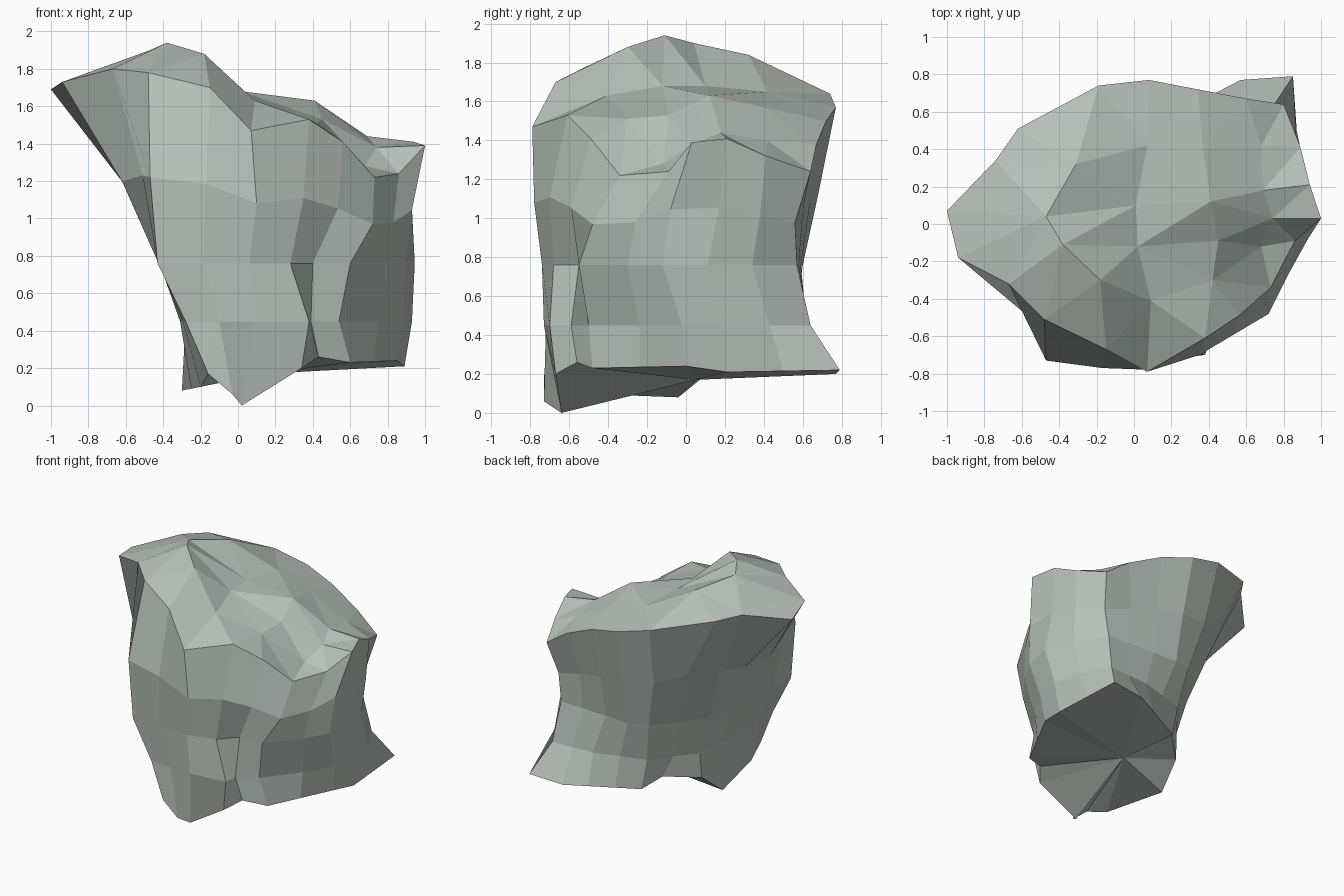
import bpy, bmesh
from mathutils import Vector
from mathutils.geometry import delaunay_2d_cdt

# Rim of the sloping top, counter-clockwise from the front left (20 columns)
RIM = [(-.48, -.51, 1.78), (-.15, -.67, 1.70), (.07, -.79, 1.47), (.38, -.61, 1.53),
       (.56, -.49, 1.41), (.73, -.34, 1.22), (.86, -.09, 1.24), (1.0, .03, 1.39),
       (.94, .21, 1.41), (.89, .41, 1.32), (.80, .64, 1.24), (.60, .67, 1.38),
       (.34, .72, 1.50), (.08, .77, 1.57), (-.19, .74, 1.64), (-.62, .51, 1.74),
       (-.74, .34, 1.76), (-1.0, .07, 1.69), (-.94, -.18, 1.73), (-.67, -.32, 1.80)]

# Cross-sections of the body: column number -> (x, y), gaps are filled in
SHOULDER = {0: (-.47, -.73), 1: (-.17, -.77), 2: (.10, -.78), 3: (.35, -.70),
            5: (.72, -.48), 6: (.83, -.26), 7: (.93, -.08), 8: (.93, .17),
            9: (.88, .38), 10: (.75, .56), 13: (.10, .68), 14: (-.15, .63),
            16: (-.50, .28), 18: (-.62, -.20), 19: (-.51, -.54)}
WAIST = {0: (-.43, -.73), 2: (.06, -.74), 3: (.28, -.68), 4: (.40, -.55),
         5: (.60, -.55), 6: (.80, -.30), 7: (.90, -.12), 8: (.945, .11),
         9: (.87, .34), 10: (.72, .57), 13: (.10, .60), 14: (-.05, .55),
         16: (-.34, .20), 18: (-.42, -.27)}
LOWER = {0: (-.28, -.71), 2: (.08, -.73), 3: (.38, -.70), 4: (.39, -.59),
         5: (.54, -.50), 6: (.75, -.24), 7: (.88, -.02), 8: (.93, .20),
         9: (.87, .43), 10: (.75, .64), 12: (.40, .62), 14: (.0, .50),
         16: (-.25, .18), 18: (-.31, -.32)}
FOOT = {0: (-.16, -.73, .17), 1: (-.03, -.73, .06), 2: (.02, -.64, .0),
        3: (.34, -.67, .20), 4: (.43, -.56, .26), 5: (.60, -.48, .23),
        7: (.85, .0, .24), 8: (.89, .21, .21), 10: (.85, .79, .22),
        11: (.57, .77, .20), 14: (.05, .50, .20), 15: (-.05, .37, .28),
        16: (-.26, .17, .25), 17: (-.30, -.04, .08), 19: (-.20, -.55, .10)}

# Ridge, hollow and notch on the top, and the creases between them
CROWN = [(-.18, -.30, 1.88), (-.38, -.11, 1.94), (-.47, .04, 1.90), (-.31, .32, 1.84),
         (.07, .42, 1.65), (.02, -.12, 1.68), (.01, .10, 1.68), (.09, -.41, 1.63),
         (.42, -.30, 1.51), (.45, -.09, 1.53), (.41, .12, 1.63), (.37, .40, 1.57),
         (.74, .03, 1.38), (.68, -.12, 1.28), (.69, .18, 1.44), (.68, .42, 1.40)]
CREASES = [(0, 1), (1, 2), (2, 3), (3, 4), (0, 5), (0, 7), (1, 5), (2, 6), (5, 6),
           (4, 6), (5, 7), (7, 8), (8, 9), (5, 9), (9, 10), (6, 10), (10, 11),
           (4, 11), (12, 13), (9, 12), (10, 14), (12, 14), (14, 15), (11, 15)]
CROWN_TO_RIM = {0: 1, 1: 19, 2: 17, 3: 15, 4: 13, 7: 2, 8: 3, 11: 12,
                12: 7, 13: 6, 14: 8, 15: 9}

count = len(RIM)


def section(points, heights=None):
    """Full ring from a few columns, straight between the given ones."""
    keys = sorted(points)
    ring = []
    for a, b in zip(keys, keys[1:] + [count]):
        p, q = Vector(points[a]).to_3d(), Vector(points[b % count]).to_3d()
        ring += [p.lerp(q, k / (b - a)) for k in range(b - a)]
    if heights:
        ring = [Vector((v.x, v.y, h)) for v, h in zip(ring, heights)]
    return ring


rings = [[Vector(v) for v in RIM],
         section(SHOULDER, [.45 * v[2] + .42 for v in RIM]),
         section(WAIST, [.76] * count),
         section(LOWER, [.45] * count),
         section(FOOT)]

bm = bmesh.new()
loops = [[bm.verts.new(v) for v in ring] for ring in rings]

# Sides
for up, low in zip(loops, loops[1:]):
    for i in range(count):
        j = (i + 1) % count
        bm.faces.new((up[i], low[i], low[j], up[j]))

# Top surface
top = loops[0] + [bm.verts.new(v) for v in CROWN]
edges = [(i, (i + 1) % count) for i in range(count)]
edges += [(a + count, b + count) for a, b in CREASES]
edges += [(a + count, b) for a, b in CROWN_TO_RIM.items()]
for tri in delaunay_2d_cdt([v.co.to_2d() for v in top], edges, [], 1, 1e-5)[2]:
    bm.faces.new([top[i] for i in tri])

# Underside
centre = bm.verts.new((.14, .05, .17))
for i in range(count):
    bm.faces.new((loops[-1][(i + 1) % count], loops[-1][i], centre))

bmesh.ops.recalc_face_normals(bm, faces=bm.faces[:])
mesh = bpy.data.meshes.new("rock")
bm.to_mesh(mesh)
bm.free()
rock = bpy.data.objects.new("rock", mesh)
bpy.context.collection.objects.link(rock)

stone = bpy.data.materials.new("grey stone")
stone.diffuse_color = (.48, .53, .50, 1)
mesh.materials.append(stone)
